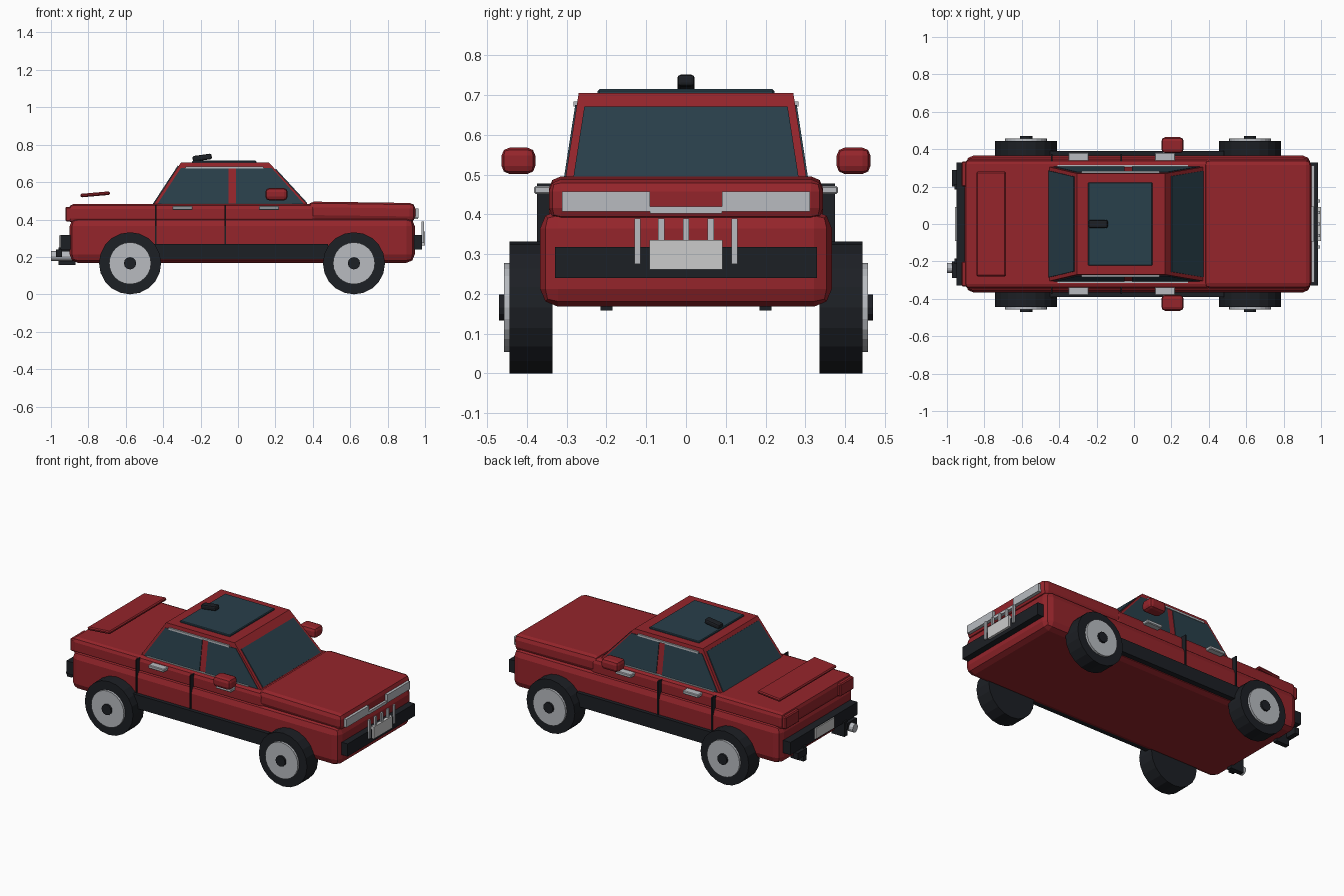
import bpy, bmesh, math
from mathutils import Vector, Matrix

if "Cube" in bpy.data.objects:
    bpy.data.objects.remove(bpy.data.objects["Cube"])


def material(name, rgb):
    m = bpy.data.materials.new(name)
    m.diffuse_color = (*rgb, 1)
    m.use_nodes = True
    m.node_tree.nodes["Principled BSDF"].inputs["Base Color"].default_value = m.diffuse_color
    return m


RED = material("red_paint", (0.30, 0.018, 0.024))
GLASS = material("dark_glass", (0.022, 0.05, 0.07))
BLACK = material("black_trim", (0.012, 0.014, 0.018))
CHROME = material("chrome", (0.48, 0.50, 0.53))
PLATE = material("plate", (0.58, 0.58, 0.55))


def finish(name, bm, mat):
    bmesh.ops.recalc_face_normals(bm, faces=bm.faces)
    me = bpy.data.meshes.new(name)
    bm.to_mesh(me)
    bm.free()
    me.materials.append(mat)
    ob = bpy.data.objects.new(name, me)
    bpy.context.collection.objects.link(ob)
    return ob


def box(name, x, y, z, mat, bevel=0.0, seg=1, tilt=0.0):
    """Box from (min, max) ranges, optionally bevelled and pitched about y."""
    bm = bmesh.new()
    bmesh.ops.create_cube(bm, size=1)
    size = Vector((x[1] - x[0], y[1] - y[0], z[1] - z[0]))
    mid = Vector((sum(x) / 2, sum(y) / 2, sum(z) / 2))
    bmesh.ops.scale(bm, vec=size, verts=bm.verts)
    if bevel:
        bmesh.ops.bevel(bm, geom=bm.edges[:], offset=bevel, segments=seg,
                        profile=0.5, affect='EDGES')
    ob = finish(name, bm, mat)
    ob.location = mid
    ob.rotation_euler.y = math.radians(tilt)
    return ob


def cylinder(name, centre, r, depth, axis, sides, mat):
    bm = bmesh.new()
    bmesh.ops.create_cone(bm, cap_ends=True, segments=sides, radius1=r, radius2=r, depth=depth)
    rot = Matrix.Rotation(math.pi / 2, 4, axis)
    bmesh.ops.transform(bm, matrix=Matrix.Translation(centre) @ rot, verts=bm.verts)
    return finish(name, bm, mat)


def panel(name, points, out, thick, mat):
    """Thin slab through the given outline, pushed outwards by thick."""
    bm = bmesh.new()
    out = Vector(out).normalized() * thick
    a = [bm.verts.new(Vector(p) - out) for p in points]
    b = [bm.verts.new(Vector(p) + out) for p in points]
    bm.faces.new(a)
    bm.faces.new(b)
    n = len(a)
    for i in range(n):
        bm.faces.new((a[i], a[(i + 1) % n], b[(i + 1) % n], b[i]))
    return finish(name, bm, mat)


def both(y0, y1):
    """The left and right y ranges of a mirrored part."""
    return (("right", -1, (-y1, -y0)), ("left", 1, (y0, y1)))


# Body shells
box("lower_body", (-0.90, 0.945), (-0.367, 0.367), (0.168, 0.41), RED, 0.045, 2)
box("upper_body", (-0.905, 0.42), (-0.345, 0.345), (0.38, 0.482), RED, 0.025, 2)
box("hood", (0.375, 0.948), (-0.345, 0.345), (0.39, 0.492), RED, 0.03, 2, tilt=0.8)

# Cabin: a frustum between the belt line and the roof
Z0, Z1 = 0.46, 0.705
BASE, ROOF = (-0.465, 0.39, 0.308), (-0.305, 0.165, 0.270)


def cabin(z):
    t = (z - Z0) / (Z1 - Z0)
    return [a + (b - a) * t for a, b in zip(BASE, ROOF)]


bm = bmesh.new()
rings = []
for z in (Z0, Z1):
    xa, xb, w = cabin(z)
    rings.append([bm.verts.new(p) for p in
                  ((xa, -w, z), (xb, -w, z), (xb, w, z), (xa, w, z))])
bm.faces.new(rings[0])
bm.faces.new(rings[1])
for i in range(4):
    j = (i + 1) % 4
    bm.faces.new((rings[0][i], rings[0][j], rings[1][j], rings[1][i]))
finish("cabin", bm, RED)

# Windscreen and rear window
for name, k, sgn, lo, hi in (("windscreen", 1, 1, 0.485, 0.668), ("rear_window", 0, -1, 0.475, 0.685)):
    pts = []
    for z, s in ((lo, -1), (lo, 1), (hi, 1), (hi, -1)):
        c = cabin(z)
        pts.append((c[k], s * (c[2] - 0.020), z))
    slope = abs(BASE[k] - ROOF[k]) / (Z1 - Z0)
    panel(name, pts, (sgn, 0, slope), 0.005, GLASS)

# Side windows, window trims
for side, s, _ in both(0, 1):
    for name, outline in (
            ("rear_side_window", ((-0.44, 0.468), (-0.05, 0.468), (-0.05, 0.675), (-0.305, 0.675))),
            ("front_side_window", ((-0.01, 0.468), (0.365, 0.468), (0.18, 0.675), (-0.01, 0.675)))):
        pts = [(x, s * cabin(z)[2], z) for x, z in outline]
        panel(f"{side}_{name}", pts, (0, s, 0.155), 0.004, GLASS)
for side, s, y in both(0.27, 0.283):
    box(f"{side}_upper_window_trim", (-0.28, 0.135), y, (0.672, 0.684), CHROME)
for side, s, y in both(0.30, 0.316):
    box(f"{side}_lower_window_trim", (-0.41, 0.29), y, (0.474, 0.486), CHROME)

# Sills, door gaps, handles, mirrors
for side, s, y in both(0.33, 0.39):
    box(f"{side}_sill", (-0.45, 0.48), y, (0.185, 0.27), BLACK)
for side, s, y in both(0.335, 0.375):
    for i, x in enumerate((-0.44, -0.068)):
        box(f"{side}_door_gap_{i}", (x - 0.004, x + 0.004), y, (0.25, 0.478), BLACK)
for side, s, y in both(0.335, 0.382):
    for i, x in enumerate((-0.297, 0.166)):
        box(f"{side}_door_handle_{i}", (x - 0.054, x + 0.054), y, (0.451, 0.472), CHROME, 0.004)
for side, s, y in both(0.379, 0.464):
    box(f"{side}_mirror", (0.147, 0.265), y, (0.502, 0.568), RED, 0.02, 2)

# Roof parts and floating rear spoiler
box("sunroof", (-0.245, 0.098), (-0.222, 0.222), (0.698, 0.715), GLASS, 0.004)
box("roof_antenna", (-0.243, -0.14), (-0.022, 0.022), (0.716, 0.746), BLACK, 0.009, 2, tilt=-8)
box("rear_spoiler", (-0.842, -0.685), (-0.28, 0.28), (0.525, 0.544), RED, 0.006, 1, tilt=-5)

# Wheels
for side, s, _ in both(0, 1):
    for end, x in (("rear", -0.577), ("front", 0.62)):
        cylinder(f"{side}_{end}_tyre", (x, s * 0.39, 0.166), 0.166, 0.108, 'X', 20, BLACK)
        cylinder(f"{side}_{end}_rim", (x, s * 0.41, 0.166), 0.112, 0.096, 'X', 24, CHROME)
        cylinder(f"{side}_{end}_hub", (x, s * 0.42, 0.166), 0.033, 0.10, 'X', 12, BLACK)

# Front end
box("front_bumper", (0.92, 0.985), (-0.33, 0.33), (0.24, 0.318), BLACK)
for side, s, y in both(0.09, 0.312):
    box(f"{side}_headlight", (0.92, 0.965), y, (0.408, 0.458), CHROME)
box("nose_strip", (0.92, 0.962), (-0.09, 0.09), (0.402, 0.42), CHROME)
for i, y in enumerate((-0.122, -0.062, 0, 0.062, 0.122)):
    box(f"grille_bar_{i}", (0.982, 0.994), (y - 0.008, y + 0.008), (0.275, 0.39), CHROME)
box("front_plate", (0.98, 1.0), (-0.092, 0.092), (0.262, 0.336), PLATE)

# Rear end
box("rear_bumper", (-0.95, -0.88), (-0.33, 0.33), (0.24, 0.318), BLACK)
box("rear_plate", (-0.958, -0.94), (-0.092, 0.092), (0.25, 0.315), PLATE)
for side, s, y in both(0.20, 0.335):
    box(f"{side}_tail_light", (-0.922, -0.87), y, (0.39, 0.468), RED, 0.006)
for side, s, y in both(0.20, 0.29):
    box(f"{side}_overrider", (-0.972, -0.94), y, (0.20, 0.24), BLACK)
for side, s, y in both(0.185, 0.215):
    box(f"{side}_bumper_bracket", (-0.96, -0.87), y, (0.158, 0.25), BLACK)
cylinder("exhaust_pipe", (-0.94, -0.235, 0.205), 0.026, 0.12, 'Y', 12, CHROME)
